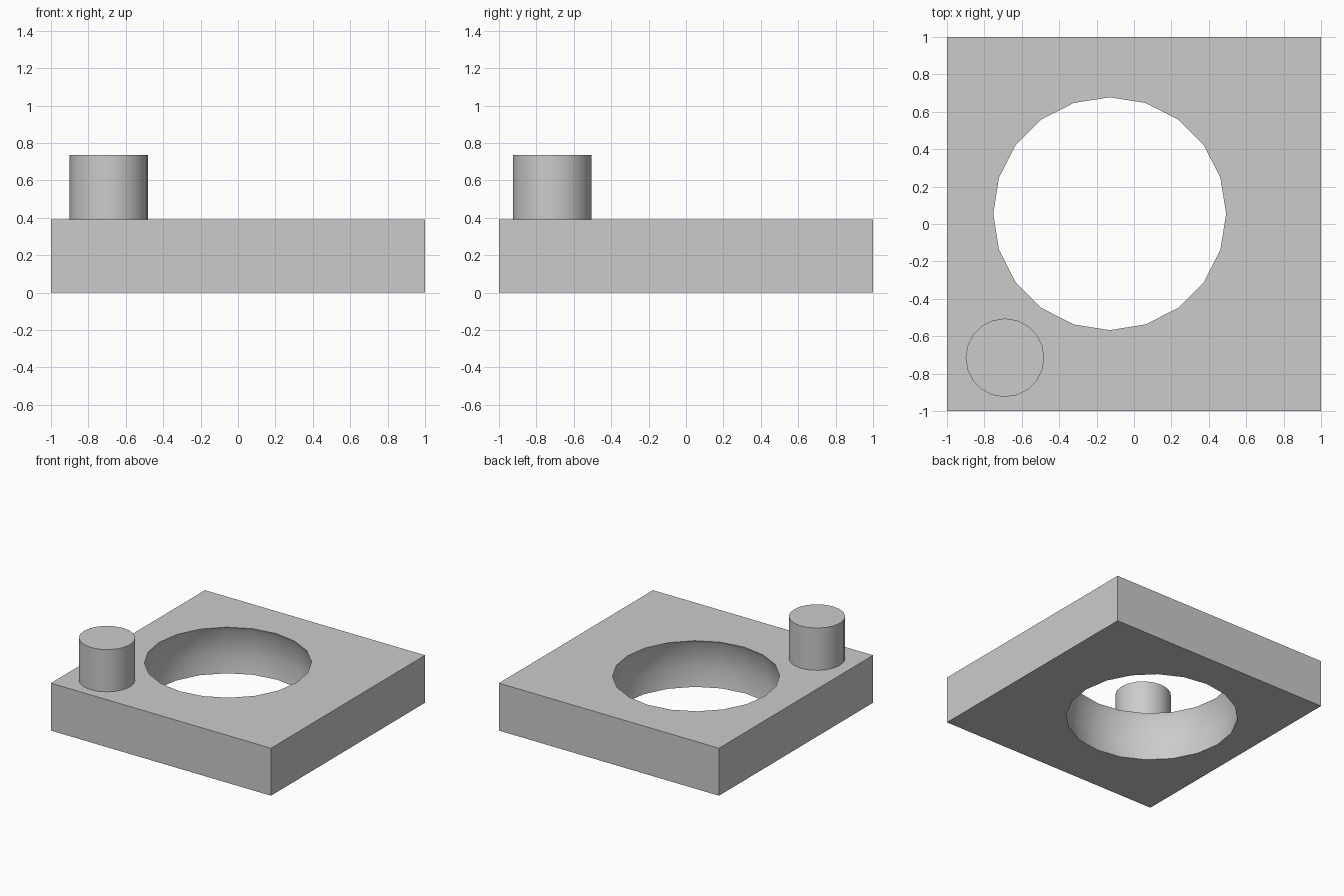
import bpy
import math

if "Cube" in bpy.data.objects:
    bpy.data.objects.remove(bpy.data.objects["Cube"])

PLATE_H = 0.39
PEG_TOP = 0.737


def smooth(obj):
    bpy.ops.object.select_all(action='DESELECT')
    obj.select_set(True)
    bpy.context.view_layer.objects.active = obj
    bpy.ops.object.shade_smooth_by_angle(angle=math.radians(30))


# Square base plate
bpy.ops.mesh.primitive_cube_add(size=2, location=(0, 0, PLATE_H / 2))
plate = bpy.context.object
plate.name = "base_plate"
plate.scale = (1, 1, PLATE_H / 2)
bpy.ops.object.transform_apply(location=False, rotation=False, scale=True)

# Round opening with bulging walls, cut by a low-poly sphere
bpy.ops.mesh.primitive_uv_sphere_add(segments=20, ring_count=10, radius=0.67,
                                     location=(-0.13, 0.055, 0.154))
cutter = bpy.context.object
cutter.name = "opening_cutter"
cutter.hide_render = True

cut = plate.modifiers.new("opening", 'BOOLEAN')
cut.operation = 'DIFFERENCE'
cut.solver = 'EXACT'
cut.object = cutter
bpy.context.view_layer.objects.active = plate
bpy.ops.object.modifier_apply(modifier=cut.name)
bpy.data.objects.remove(cutter)
smooth(plate)

# Upright peg in the front left corner
bpy.ops.mesh.primitive_cylinder_add(vertices=20, radius=0.21, depth=PEG_TOP - PLATE_H,
                                    location=(-0.69, -0.715, (PEG_TOP + PLATE_H) / 2))
peg = bpy.context.object
peg.name = "corner_peg"
smooth(peg)
